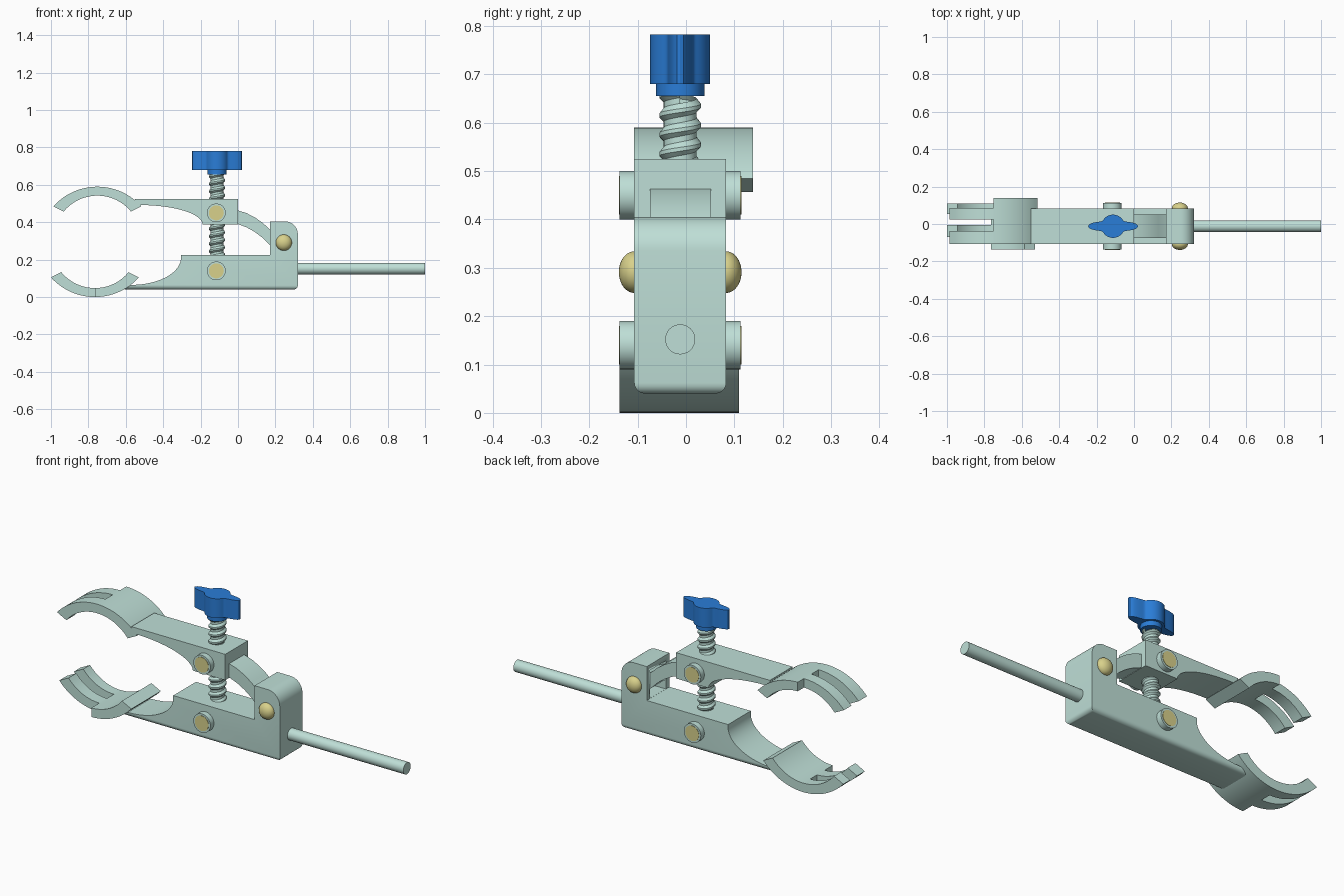
import bpy, bmesh
from math import sin, cos, pi, asin, radians
from mathutils import Matrix

if "Cube" in bpy.data.objects:
    bpy.data.objects.remove(bpy.data.objects["Cube"])

YC = -0.012                      # centre plane of the body
Y0, Y1 = -0.107, 0.083           # body sides
SX = -0.112                      # screw position


def material(name, col):
    m = bpy.data.materials.new(name)
    m.diffuse_color = (*col, 1)
    m.use_nodes = True
    m.node_tree.nodes["Principled BSDF"].inputs["Base Color"].default_value = m.diffuse_color
    return m


METAL = material("pale_metal", (0.52, 0.74, 0.68))
BRASS = material("brass", (0.69, 0.64, 0.26))
BLUE = material("blue_plastic", (0.023, 0.205, 0.68))


def finish(bm, name, mat, angle=30):
    bmesh.ops.recalc_face_normals(bm, faces=bm.faces)
    me = bpy.data.meshes.new(name)
    bm.to_mesh(me)
    bm.free()
    ob = bpy.data.objects.new(name, me)
    bpy.context.collection.objects.link(ob)
    if mat:
        me.materials.append(mat)
    bpy.ops.object.select_all(action='DESELECT')
    ob.select_set(True)
    bpy.context.view_layer.objects.active = ob
    bpy.ops.object.shade_smooth_by_angle(angle=radians(angle))
    return ob


def prism(bm, pts, y0, y1):
    """Extrude an (x, z) outline from y0 to y1."""
    f = bm.faces.new([bm.verts.new((x, y0, z)) for x, z in pts])
    r = bmesh.ops.extrude_face_region(bm, geom=[f])
    vs = [v for v in r['geom'] if isinstance(v, bmesh.types.BMVert)]
    bmesh.ops.translate(bm, verts=vs, vec=(0, y1 - y0, 0))


def arc(cx, cz, rx, rz, a0, a1, n=12):
    angles = [radians(a0 + (a1 - a0) * i / n) for i in range(n + 1)]
    return [(cx + rx * cos(a), cz + rz * sin(a)) for a in angles]


def cylinder(name, loc, r, depth, axis, mat, segs=40):
    bm = bmesh.new()
    rot = {'X': Matrix.Rotation(pi / 2, 4, 'Y'), 'Y': Matrix.Rotation(pi / 2, 4, 'X'),
           'Z': Matrix.Identity(4)}[axis]
    bmesh.ops.create_cone(bm, cap_ends=True, segments=segs, radius1=r, radius2=r,
                          depth=depth, matrix=Matrix.Translation(loc) @ rot)
    return finish(bm, name, mat)


# Lower body with raised lug at the hinge end
bm = bmesh.new()
outline = [(-0.61, 0.04), (0.32, 0.04)] + arc(0.25, 0.335, 0.07, 0.07, 0, 90)
outline += [(0.172, 0.405), (0.172, 0.225), (-0.305, 0.225)]
outline += arc(-0.57, 0.21, 0.265, 0.145, 0, -90, 20)
prism(bm, outline, Y0, Y1)
bottom = [e for e in bm.edges if all(abs(v.co.z - 0.04) < 1e-4 for v in e.verts)
          and max(v.co.x for v in e.verts) > 0]
bmesh.ops.bevel(bm, geom=bottom, offset=0.022, segments=5, profile=0.5, affect='EDGES')
body = finish(bm, "lower_body", METAL)

# Hinge slot cut into the lug
bm = bmesh.new()
prism(bm, [(0.1, 0.2255), (0.297, 0.2255), (0.297, 0.375), (0.1, 0.375)], -0.076, 0.054)
cutter = finish(bm, "slot_cutter", None)
cutter.hide_render = True
mod = body.modifiers.new("slot", 'BOOLEAN')
mod.operation, mod.object, mod.solver = 'DIFFERENCE', cutter, 'EXACT'
bpy.context.view_layer.objects.active = body
bpy.ops.object.modifier_apply(modifier="slot")
bpy.data.objects.remove(cutter)

# Upper arm
bm = bmesh.new()
outline = [(-0.55, 0.525), (0.0, 0.525), (0.0, 0.388)]
outline += arc(-0.53, 0.388, 0.34, 0.104, 0, 90, 20) + [(-0.55, 0.495)]
prism(bm, outline, Y0, Y1)
finish(bm, "upper_arm", METAL)

# Curved tongue from the arm into the hinge
bm = bmesh.new()
top = [(-0.02, 0.468), (0.0, 0.463), (0.045, 0.449), (0.09, 0.426), (0.13, 0.398), (0.17, 0.362)]
low = [(0.17, 0.278), (0.13, 0.318), (0.09, 0.348), (0.045, 0.373), (0.0, 0.39), (-0.02, 0.396)]
prism(bm, top + arc(0.245, 0.29, 0.048, 0.048, 110, -140, 14) + low, -0.074, 0.052)
finish(bm, "hinge_tongue", METAL)


def jaw_section(cx, flip, u0, u1, n=14):
    """Part of the jaw crescent; u runs from -1 (free tip) to 1 (arm end)."""
    def curve(h, s, z):
        r = (h * h + s * s) / (2 * s)
        a = asin(h / r)
        us = [u0 + (u1 - u0) * i / n for i in range(n + 1)]
        return [(cx + r * sin(u * a), z - r + r * cos(u * a)) for u in us]
    pts = curve(0.235, 0.105, 0.59) + curve(0.18, 0.085, 0.542)[::-1]
    return [(x, 0.59 - z) for x, z in pts] if flip else pts


# Jaws: a wide half at the arm and two prongs at the tip
for name, cx, flip, wide, prongs in (
        ("upper_jaw", -0.752, False, (-0.107, 0.138), ((-0.107, -0.037), (0.024, 0.086))),
        ("lower_jaw", -0.765, True, (-0.137, 0.11), ((-0.07, -0.005), (0.053, 0.11)))):
    bm = bmesh.new()
    prism(bm, jaw_section(cx, flip, 0, 1), *wide)
    for p in prongs:
        prism(bm, jaw_section(cx, flip, -1, 0), *p)
    finish(bm, name, METAL)

# Pivot bosses with brass faces
for name, z in (("upper", 0.45), ("lower", 0.14)):
    cylinder(name + "_boss", (SX - 0.004, YC, z), 0.05, 0.25, 'Y', METAL)
    cylinder(name + "_boss_face", (SX - 0.004, YC, z), 0.04, 0.254, 'Y', BRASS)

# Domed hinge pin heads
for side, y in (("front", Y0), ("back", Y1)):
    bm = bmesh.new()
    bmesh.ops.create_uvsphere(bm, u_segments=32, v_segments=20, radius=0.043,
                              matrix=Matrix.Translation((0.245, y, 0.291))
                              @ Matrix.Diagonal((1, 0.74, 1, 1)))
    finish(bm, side + "_pin_head", BRASS, 60)

# Support rod
cylinder("support_rod", (0.655, YC, 0.152), 0.031, 0.69, 'X', METAL)

# Threaded screw: a thread profile swept along a helix
bm = bmesh.new()
pitch, segs, turns = 0.04, 32, 13
profile = [(0.034, 0), (0.034, 0.012), (0.043, 0.021), (0.043, 0.029), (0.034, 0.04)]
rows = []
for i in range(turns * segs + 1):
    a, z = 2 * pi * i / segs, 0.12 + pitch * i / segs
    rows.append([bm.verts.new((SX + r * cos(a), YC + r * sin(a), z + dz)) for r, dz in profile])
for p, q in zip(rows, rows[1:]):
    for k in range(len(profile) - 1):
        bm.faces.new((p[k], q[k], q[k + 1], p[k + 1]))
bmesh.ops.remove_doubles(bm, verts=bm.verts, dist=1e-5)
finish(bm, "screw_thread", METAL)

# Wing knob with collar
cylinder("knob_collar", (SX, YC, 0.67), 0.05, 0.03, 'Z', BLUE)
bm = bmesh.new()
ring = []
for i in range(128):
    a = 2 * pi * i / 128
    wing = (abs(cos(a) / 0.133) ** 2.4 + abs(sin(a) / 0.027) ** 2.4) ** (-1 / 2.4)
    r = (0.062 ** 12 + wing ** 12) ** (1 / 12)
    ring.append(bm.verts.new((SX + r * cos(a), YC + r * sin(a), 0.68)))
f = bm.faces.new(ring)
r = bmesh.ops.extrude_face_region(bm, geom=[f])
bmesh.ops.translate(bm, vec=(0, 0, 0.102),
                    verts=[v for v in r['geom'] if isinstance(v, bmesh.types.BMVert)])
finish(bm, "wing_knob", BLUE)
